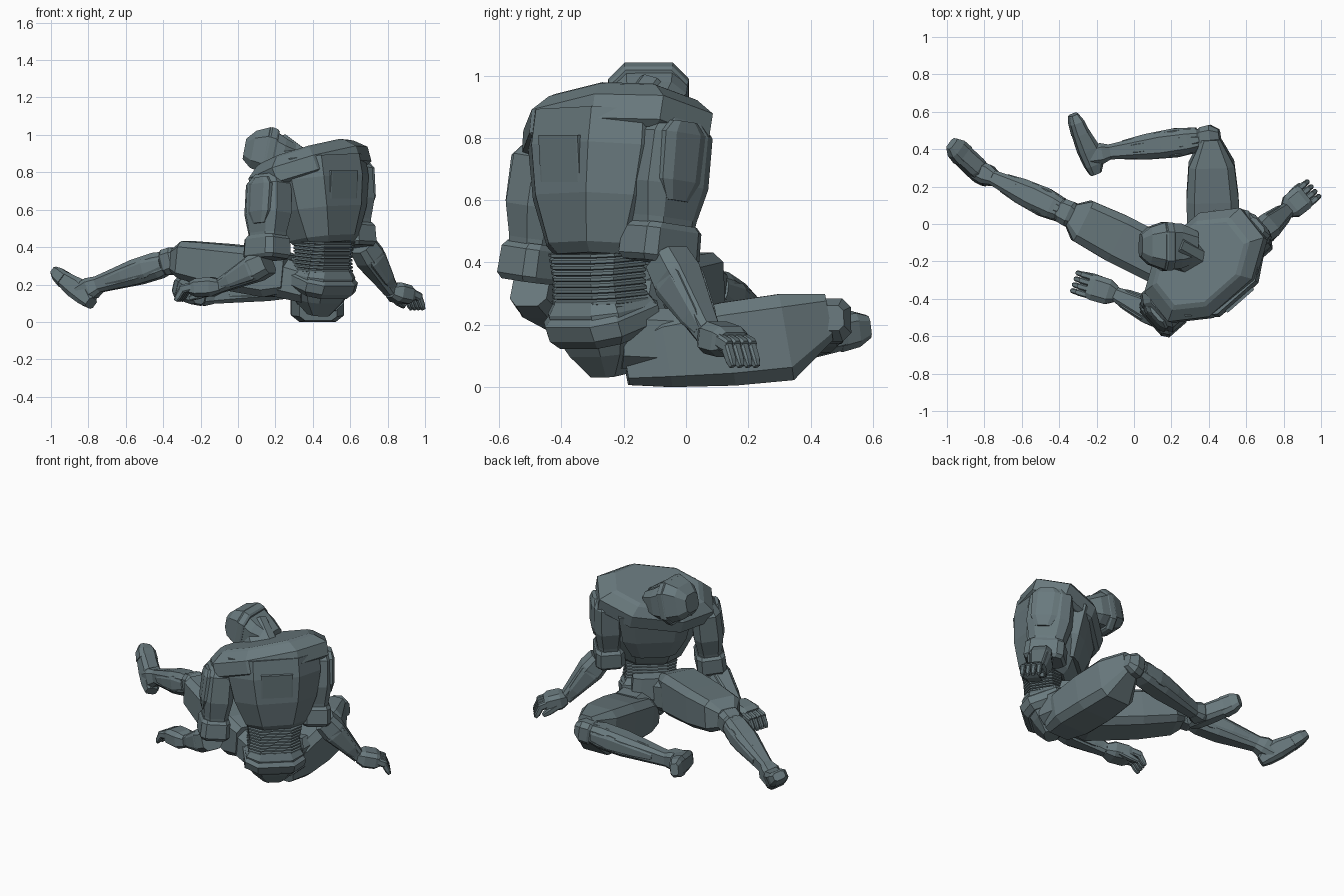
import bpy, bmesh, math
from mathutils import Vector as V

slate = bpy.data.materials.new("slate_grey")
slate.diffuse_color = (0.14, 0.19, 0.205, 1)

Z = V((0, 0, 1))
R = V((0.75, 0.66, 0)).normalized()     # sideways across the body
F = V((-0.66, 0.75, 0)).normalized()    # way the chest faces
C = V((0.42, -0.24, 0))                 # body centre


def body(r, f, z):
    return C + R * r + F * f + Z * z


def loft(name, p0, p1, hint, stations, c=0.4):
    """Chamfered box swept p0 -> p1; stations are (t, half width, half depth, depth shift)."""
    p0, p1 = V(p0), V(p1)
    a = (p1 - p0).normalized()
    s = a.cross(V(hint)).normalized()
    u = s.cross(a)
    bm = bmesh.new()
    rings = []
    for st in stations:
        t, w, h = st[:3]
        o = p0.lerp(p1, t) + u * (st[3] if len(st) > 3 else 0)
        k = 1 - c
        pts = [(w, -h * k), (w, h * k), (w * k, h), (-w * k, h),
               (-w, h * k), (-w, -h * k), (-w * k, -h), (w * k, -h)]
        rings.append([bm.verts.new(o + s * x + u * y) for x, y in pts])
    for r0, r1 in zip(rings, rings[1:]):
        for i in range(8):
            j = (i + 1) % 8
            bm.faces.new((r0[i], r0[j], r1[j], r1[i]))
    bm.faces.new(rings[0])
    bm.faces.new(rings[-1])
    bmesh.ops.recalc_face_normals(bm, faces=bm.faces)
    me = bpy.data.meshes.new(name)
    bm.to_mesh(me)
    bm.free()
    me.materials.append(slate)
    ob = bpy.data.objects.new(name, me)
    bpy.context.collection.objects.link(ob)
    return ob


# Pelvis and belt, tipped up at the front
loft("pelvis", body(0, 0, .04), body(0, -.045, .29), F,
     [(0, .06, .04, -.015), (.3, .125, .10), (.65, .17, .135), (.85, .17, .14), (1, .145, .12)])
loft("belt", body(0, -.02, .16), body(0, -.05, .255), F,
     [(0, .15, .125), (.3, .18, .145), (.8, .18, .15), (1, .16, .13)])
loft("front_hip_plate", body(0, .06, .1), body(0, .09, .34), F,
     [(0, .06, .05), (.5, .13, .07), (1, .12, .04)])

# Ribbed waist
ribs = []
for i in range(10):
    w = .148 + .012 * abs(i - 4.5) / 4.5
    ribs += [(i / 10, w - .01, .105), (i / 10 + .02, w, .115), (i / 10 + .07, w, .115)]
loft("ribbed_waist", body(0, -.045, .25), body(0, -.06, .44), F, ribs)

# Chest shell, rolled down toward the left shoulder
loft("chest", body(.01, -.05, .415), body(-.005, .01, .87), F,
     [(0, .155, .12), (.07, .185, .15), (.4, .245, .195), (.75, .275, .215), (1, .27, .21)], .5)
loft("collar", body(-.005, .02, .76), body(-.03, .065, .912), F,
     [(0, .31, .215), (.1, .34, .235), (.6, .345, .235), (.92, .28, .195), (1, .25, .175)], .55)
loft("chest_front_plate", body(0, .11, .5), body(0, .20, .80), F,
     [(0, .13, .05), (.4, .19, .06), (1, .22, .05)])
loft("back_panel", body(.0, -.202, .66), body(.0, -.212, .81), F,
     [(0, .095, .018), (1, .095, .018)], .08)

# Neck and helmet, bowed forward
loft("neck", body(-.03, .08, .80), (.2, -.11, .93), F, [(0, .1, .09), (1, .08, .08)])
loft("helmet", (.335, -.12, .87), (.035, -.115, .925), Z,
     [(0, .08, .06), (.3, .12, .095), (.62, .125, .125, .014), (.85, .1, .1, .007), (1, .06, .055)])
loft("helmet_band", (.20, -.12, .90), (.15, -.12, .91), Z,
     [(0, .122, .12), (.2, .128, .13), (.8, .13, .136), (1, .125, .132)])


def arm(side, sh, el, elo, wr, hand, out):
    """Upper arm, cuff, forearm and hand along the joint points."""
    sh, el, elo, wr, hand, out = map(V, (sh, el, elo, wr, hand, out))
    loft(side + "_upper_arm", sh, el, F,
         [(0, .055, .085), (.12, .085, .125), (.5, .088, .13), (.75, .072, .105), (1, .07, .09)])
    loft(side + "_shoulder_plate", sh.lerp(el, .03) + out * .062 - F * .02, sh.lerp(el, .62) + out * .07 - F * .02, out,
         [(0, .05, .025), (.15, .085, .035), (.75, .08, .035), (1, .045, .02)])
    # Elbow cuff
    ax = (el - sh).normalized()
    loft(side + "_elbow_cuff", el - ax * .09, el + ax * .035, F,
         [(0, .076, .1), (.15, .085, .117), (.85, .088, .12), (1, .076, .105)], .3)
    # Forearm with a raised shell on each side
    loft(side + "_forearm", elo, wr, Z,
         [(0, .065, .065), (.25, .072, .072), (.7, .05, .05), (1, .038, .036)])
    s = (wr - elo).cross(Z).normalized()
    for k in (-1, 1):
        loft(side + "_forearm_shell", elo.lerp(wr, .05) + s * k * .045, elo.lerp(wr, .92) + s * k * .03, Z,
             [(0, .018, .04), (.3, .032, .06), (.8, .022, .038), (1, .012, .02)])
    # Palm, curled fingers and thumb
    d = (hand - wr).normalized()
    L = (hand - wr).length
    s = d.cross(Z).normalized()
    palm = wr + d * L * .6
    loft(side + "_palm", wr - d * .01, palm, Z,
         [(0, .04, .034), (.3, .068, .052), (.8, .07, .05), (1, .062, .035)])
    for i in range(4):
        q = palm - d * .02 + s * (i - 1.5) * .033 + Z * .008
        m = q + d * L * .27 - Z * .012
        loft(side + "_finger", q, m, Z, [(0, .016, .022), (.8, .017, .023), (1, .014, .019)])
        loft(side + "_fingertip", m - d * .012, m + d * L * .1 - Z * .06, Z,
             [(0, .015, .018), (.7, .014, .016), (1, .009, .01)])
    t = wr + d * L * .25 + s * .05 * (1 if s.dot(F) > 0 else -1) - Z * .02
    loft(side + "_thumb", t, t + d * L * .42 + F * .012 - Z * .035, Z,
         [(0, .018, .02), (.6, .019, .02), (1, .011, .012)])


arm("right", (.595, -.035, .865), (.615, -.085, .435), (.665, -.06, .41), (.82, .075, .165),
    (.98, .205, .125), R)
arm("left", (.165, -.42, .785), (.155, -.475, .37), (.16, -.50, .32), (-.1, -.375, .19),
    (-.345, -.30, .175), -R)


def leg(side, hip, knee, ankle, heel, toe, up, thigh):
    """Thigh block, knee, layered shin and boot."""
    hip, knee, ankle, heel, toe, up = map(V, (hip, knee, ankle, heel, toe, up))
    loft(side + "_thigh", hip, knee, Z, thigh, .3)
    # Knee and shin
    a = (ankle - knee).normalized()
    s = a.cross(up).normalized()
    loft(side + "_knee", knee - a * .05, knee + a * .08, up,
         [(0, .04, .04), (.35, .07, .07), (.75, .065, .07), (1, .04, .05)])
    loft(side + "_shin", knee, ankle, up,
         [(0, .045, .05), (.2, .066, .07), (.45, .07, .068), (.8, .048, .05), (1, .036, .04)])
    loft(side + "_shin_guard", knee.lerp(ankle, .1) + up * .045, knee.lerp(ankle, .92) + up * .025, up,
         [(0, .02, .02), (.2, .04, .03), (.7, .034, .028), (1, .018, .015)])
    for k in (-1, 1):
        loft(side + "_calf_shell", knee.lerp(ankle, .12) + s * k * .052, knee.lerp(ankle, .8) + s * k * .04, up,
             [(0, .014, .03), (.3, .03, .05), (.7, .025, .036), (1, .012, .02)])
    # Boot
    up_b = (ankle - heel)
    loft(side + "_boot", heel, toe, up_b,
         [(0, .035, .03), (.15, .05, .052, .01), (.4, .055, .058, .01), (.75, .055, .042), (1, .032, .022)])
    loft(side + "_ankle_guard", ankle - a * .04, heel.lerp(toe, .3), Z if abs(a.z) < .5 else F,
         [(0, .04, .045), (.4, .056, .058), (1, .05, .05)])
    loft(side + "_toe_cap", heel.lerp(toe, .68), toe, up_b,
         [(0, .06, .045), (.6, .056, .038), (1, .036, .024)])


leg("left", (.28, -.265, .255), (-.34, .05, .33), (-.78, .26, .19), (-.785, .23, .10), (-.975, .43, .27), Z,
    [(0, .1, .1), (.15, .13, .13, -.005), (.6, .132, .118), (.9, .118, .1, .01), (1, .06, .06)])
leg("right", (.43, -.2, .10), (.41, .46, .215), (-.17, .38, .135), (-.205, .27, .13), (-.325, .585, .195), Z,
    [(0, .1, .075, -.02), (.2, .14, .115, -.01), (.5, .14, .135, -.02), (.78, .122, .14, -.03), (1, .05, .075, .01)])

# Hip joints linking pelvis and thighs
loft("left_hip_joint", body(-.05, .0, .20), (.16, -.2, .26), Z, [(0, .11, .1), (1, .12, .11)])
loft("right_hip_joint", body(.05, .0, .16), (.44, -.02, .15), Z, [(0, .11, .1), (1, .11, .1)])
